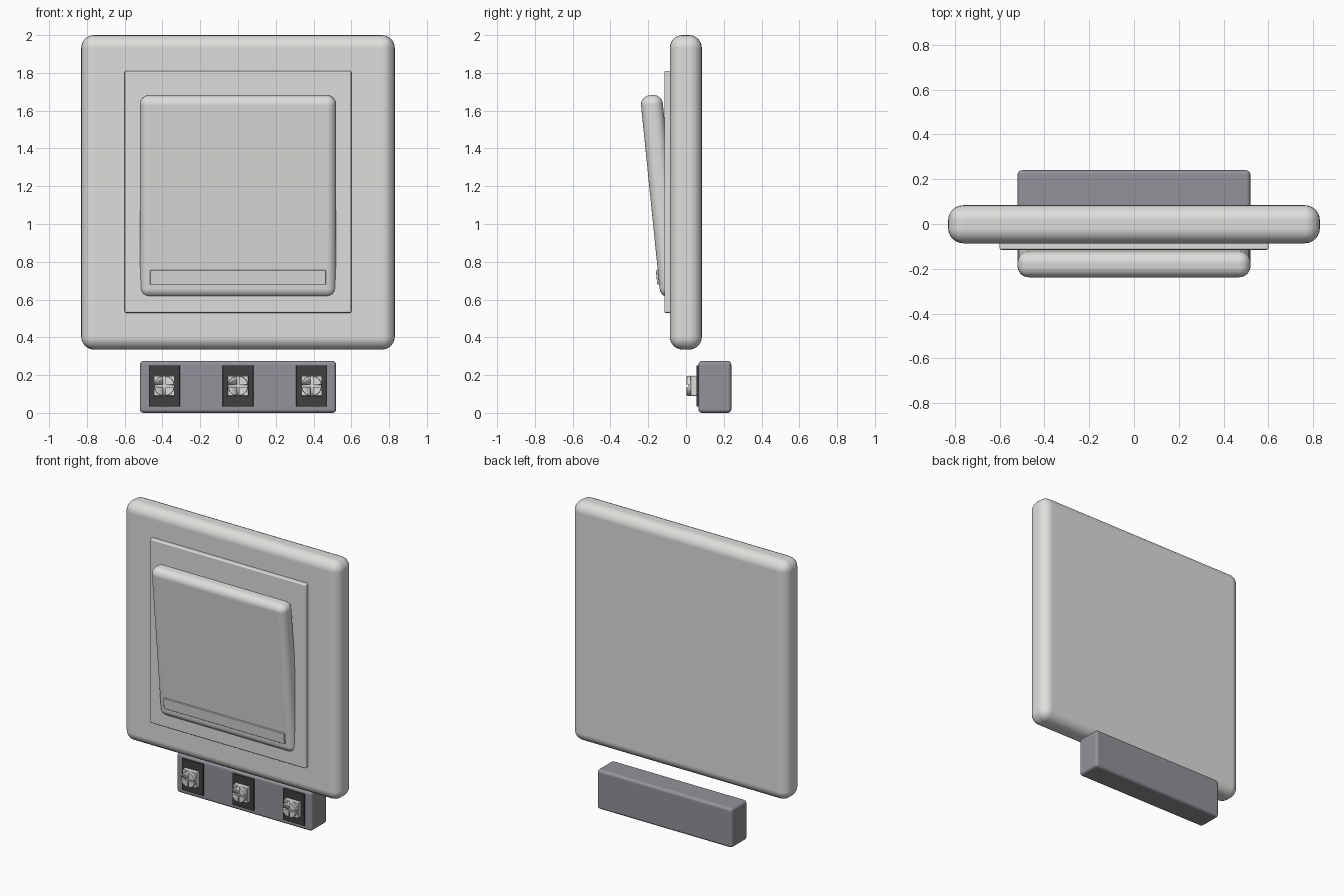
import bpy
import math
from mathutils import Vector

old = bpy.data.objects.get("Cube")
if old:
    bpy.data.objects.remove(old, do_unlink=True)


def material(name, rgb):
    mat = bpy.data.materials.new(name)
    mat.use_nodes = True
    mat.diffuse_color = (*rgb, 1)
    mat.node_tree.nodes["Principled BSDF"].inputs["Base Color"].default_value = (*rgb, 1)
    return mat


ivory = material("warm white plastic", (0.73, 0.73, 0.71))
grey = material("grey plastic", (0.29, 0.29, 0.32))
black = material("black plastic", (0.05, 0.05, 0.05))
metal = material("pale metal", (0.72, 0.72, 0.70))


def finish(obj, name, mat, bevel, segments):
    obj.name = name
    obj.data.materials.append(mat)
    bpy.ops.object.shade_smooth_by_angle(angle=math.radians(35))
    if bevel:
        mod = obj.modifiers.new("rounded edges", "BEVEL")
        mod.width = bevel
        mod.segments = segments
        mod.harden_normals = True
    return obj


def box(name, low, high, mat, bevel=0.0, segments=3, tilt=0.0):
    low, high = Vector(low), Vector(high)
    bpy.ops.mesh.primitive_cube_add(size=1, location=(low + high) / 2)
    obj = bpy.context.object
    obj.scale = high - low
    bpy.ops.object.transform_apply(location=False, rotation=False, scale=True)
    obj.rotation_euler.x = tilt
    return finish(obj, name, mat, bevel, segments)


# Wall plate and raised centre panel
box("wall_plate", (-0.83, -0.086, 0.335), (0.83, 0.084, 2.0), ivory, 0.068, 6)
box("centre_panel", (-0.6, -0.115, 0.53), (0.6, -0.06, 1.81), ivory, 0.008)

# Tilted rocker, pressed in at its lower end
TILT = math.radians(5.8)
box("rocker", (-0.52, -0.189, 0.61), (0.52, -0.073, 1.685), ivory, 0.05, 6, TILT)
box("indicator_strip", (-0.465, -0.156, 0.68), (0.465, -0.126, 0.756), ivory, 0.003, 2, TILT)

# Terminal block below the plate
box("terminal_block", (-0.52, 0.065, 0), (0.52, 0.24, 0.275), grey, 0.02, 4)

# Three terminals: dark recess plate, clamp and cross-slotted screw
MID_Z = 0.143
for side, x in (("right", -0.39), ("middle", 0.0), ("left", 0.39)):
    box(side + "_terminal_plate", (x - 0.082, 0.055, 0.033), (x + 0.082, 0.075, 0.252), black, 0.003, 2)
    box(side + "_clamp", (x - 0.055, 0.024, MID_Z - 0.053), (x + 0.055, 0.07, MID_Z + 0.053), metal, 0.003, 2)
    bpy.ops.mesh.primitive_cylinder_add(vertices=32, radius=0.053, depth=0.03,
                                        location=(x, 0.018, MID_Z),
                                        rotation=(math.pi / 2, 0, 0))
    screw = finish(bpy.context.object, side + "_screw", metal, 0.004, 2)
    for label, w, h in (("upright", 0.006, 0.07), ("level", 0.07, 0.006)):
        cutter = box(f"{side}_{label}_slot_cutter", (x - w, -0.02, MID_Z - h),
                     (x + w, 0.014, MID_Z + h), metal)
        cutter.hide_render = True
        cutter.hide_set(True)
        cut = screw.modifiers.new(label + " slot", "BOOLEAN")
        cut.object = cutter
        cut.operation = "DIFFERENCE"
        cut.solver = "EXACT"
